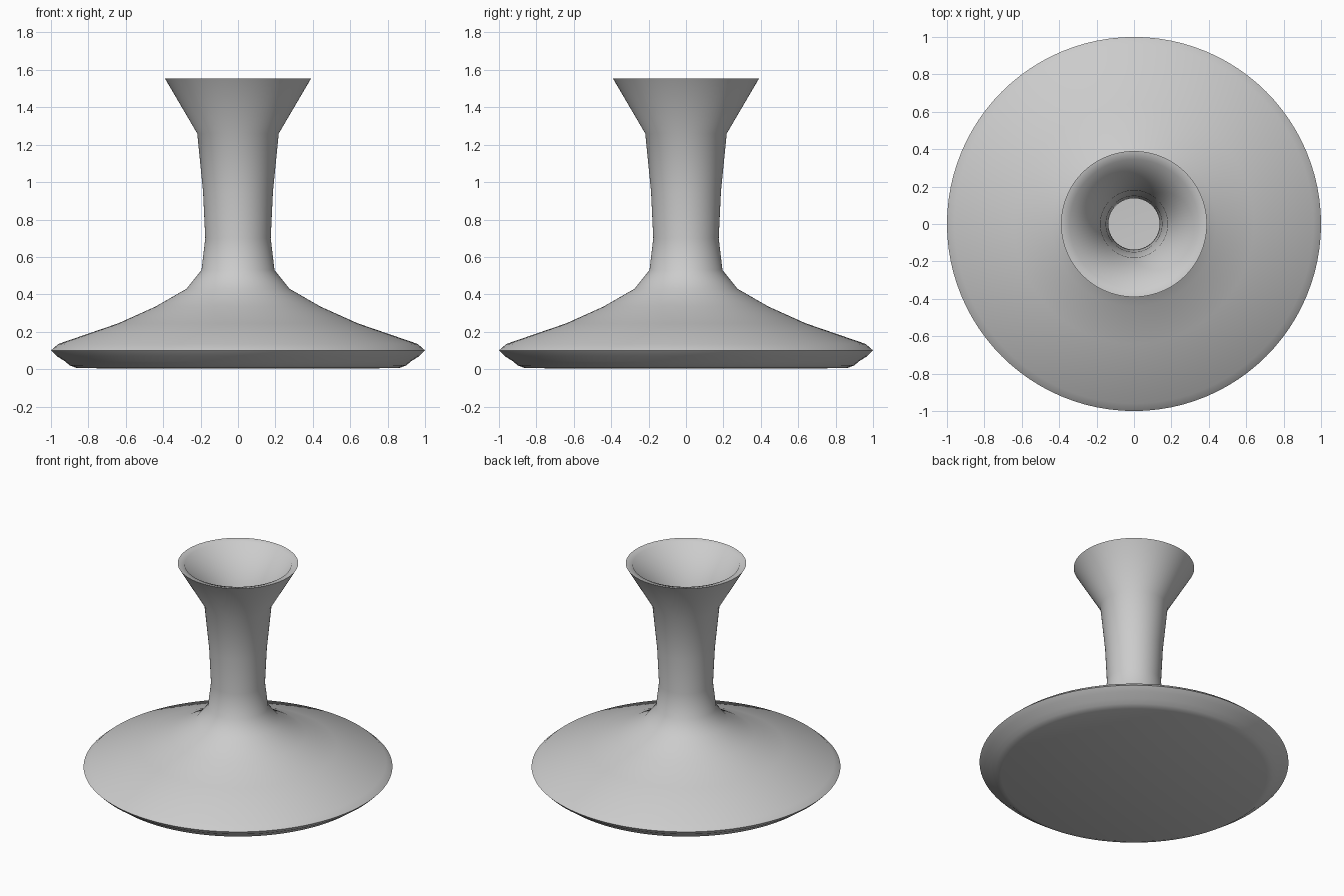
import bpy, bmesh, math

if "Cube" in bpy.data.objects:
    bpy.data.objects.remove(bpy.data.objects["Cube"])

SEGMENTS = 96

# Closed wall profile (radius, z): underside, outside, rim, then the hollow inside
profile = [
    (0, 0.003), (0.86, 0.005), (0.90, 0.02), (0.925, 0.042), (0.97, 0.07), (1.0, 0.10),
    (0.96, 0.135), (0.64, 0.245), (0.44, 0.335), (0.275, 0.43), (0.195, 0.53),
    (0.175, 0.70), (0.187, 0.95), (0.218, 1.26), (0.39, 1.553),
    (0.345, 1.545), (0.18, 1.26), (0.15, 0.95), (0.137, 0.70), (0.157, 0.51),
    (0.25, 0.395), (0.42, 0.295), (0.62, 0.205), (0.92, 0.105), (0.93, 0.09),
    (0.85, 0.045), (0, 0.045),
]


def lathe(name, points):
    """Revolve a profile around z; both ends lie on the axis."""
    bm = bmesh.new()
    rings = []
    for r, z in points:
        if r == 0:
            rings.append([bm.verts.new((0, 0, z))] * SEGMENTS)
        else:
            angles = [2 * math.pi * i / SEGMENTS for i in range(SEGMENTS)]
            rings.append([bm.verts.new((r * math.cos(a), r * math.sin(a), z)) for a in angles])
    for low, high in zip(rings, rings[1:]):
        for i in range(SEGMENTS):
            j = (i + 1) % SEGMENTS
            corners = dict.fromkeys((low[i], low[j], high[j], high[i]))
            bm.faces.new(list(corners))
    bmesh.ops.recalc_face_normals(bm, faces=bm.faces)
    mesh = bpy.data.meshes.new(name)
    bm.to_mesh(mesh)
    bm.free()
    obj = bpy.data.objects.new(name, mesh)
    bpy.context.collection.objects.link(obj)
    return obj


# Wide-bottomed decanter with a flared neck
decanter = lathe("decanter", profile)
bpy.context.view_layer.objects.active = decanter
decanter.select_set(True)
bpy.ops.object.shade_smooth_by_angle(angle=math.radians(60))
